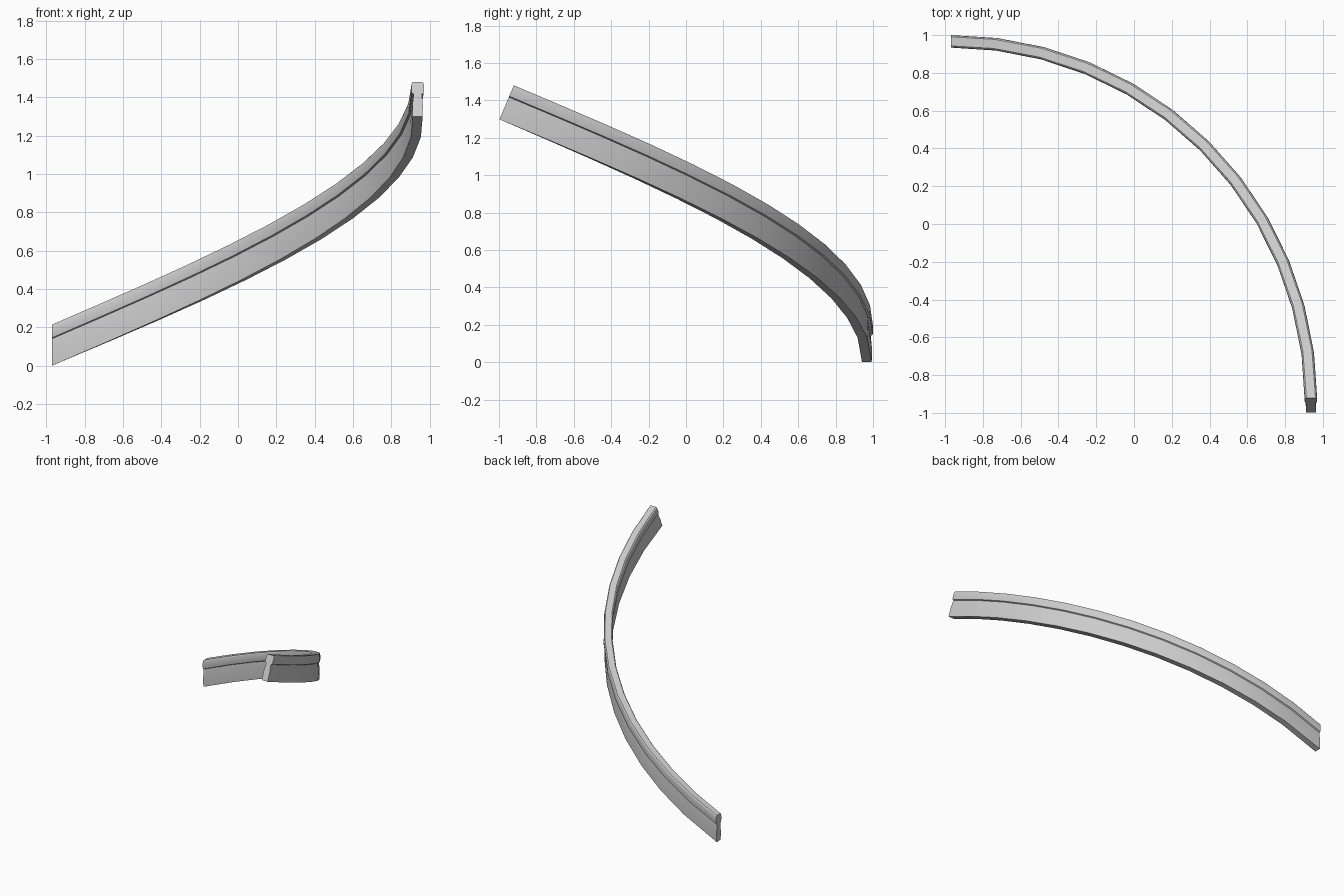
import bpy, bmesh, math

if "Cube" in bpy.data.objects:
    bpy.data.objects.remove(bpy.data.objects["Cube"])

CX, CY, R = -0.97, -0.94, 1.907      # plan centre and radius of the quarter turn
STEPS = 12
Z0, Z1 = 0.16, 1.434                 # pivot height at the start and the end
PIVOT = 0.147                        # height in the profile about which sections tilt
tilt = math.atan((Z1 - Z0) / (R * math.pi / 2))

# half profile of the rail: (half width, height), plain foot, tapering neck, rounded head
half = [(0.026, 0.0), (0.027, 0.07), (0.021, 0.129), (0.031, 0.134),
        (0.033, 0.15), (0.033, 0.178), (0.030, 0.191), (0.024, 0.197)]
profile = half + [(-w, h) for w, h in reversed(half)]


def section_point(i, w, h):
    """Point of section i; the first section is cut plumb, the others lie square to the rail."""
    a = math.pi / 2 * i / STEPS
    d = h - PIVOT
    along, up = (0, d / math.cos(tilt)) if i == 0 else (-d * math.sin(tilt), d * math.cos(tilt))
    r = R + w
    return (CX + r * math.sin(a) + along * math.cos(a),
            CY + r * math.cos(a) - along * math.sin(a),
            Z0 + (Z1 - Z0) * i / STEPS + up)


# curved handrail swept along the helix
bm = bmesh.new()
rings = [[bm.verts.new(section_point(i, w, h)) for w, h in profile] for i in range(STEPS + 1)]
n = len(profile)
for a, b in zip(rings, rings[1:]):
    for j in range(n):
        k = (j + 1) % n
        bm.faces.new((a[j], a[k], b[k], b[j]))
bm.faces.new(rings[0])
bm.faces.new(rings[-1])
bmesh.ops.recalc_face_normals(bm, faces=bm.faces)

mesh = bpy.data.meshes.new("curved_handrail")
bm.to_mesh(mesh)
bm.free()
rail = bpy.data.objects.new("curved_handrail", mesh)
bpy.context.collection.objects.link(rail)
bpy.context.view_layer.objects.active = rail
rail.select_set(True)
bpy.ops.object.shade_smooth_by_angle(angle=math.radians(30))
